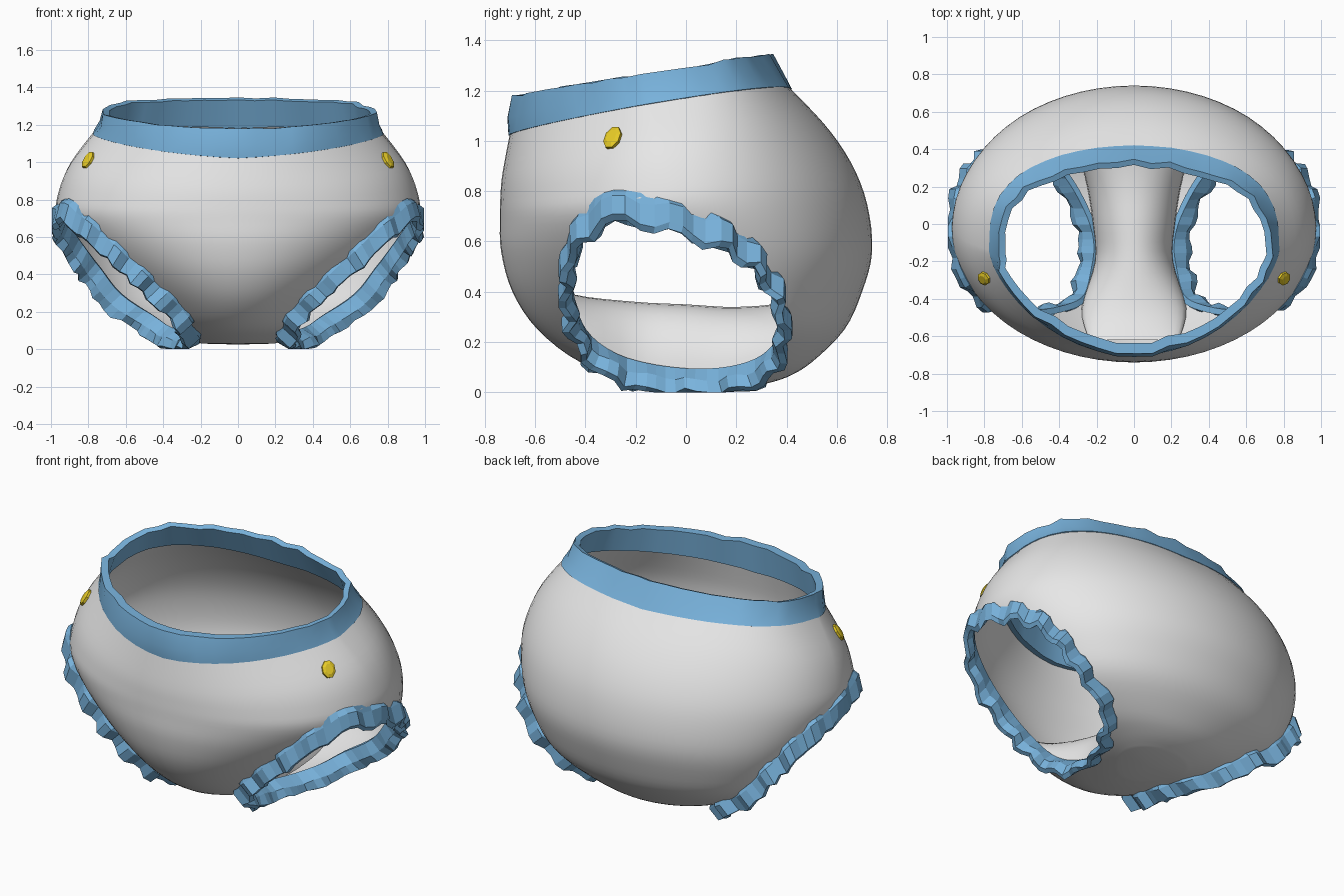
import bpy, bmesh, math, random
from mathutils import Vector
from mathutils.bvhtree import BVHTree

if "Cube" in bpy.data.objects:
    bpy.data.objects.remove(bpy.data.objects["Cube"])

random.seed(4)


def material(name, rgb):
    m = bpy.data.materials.new(name)
    m.diffuse_color = (*rgb, 1)
    m.use_nodes = True
    m.node_tree.nodes["Principled BSDF"].inputs["Base Color"].default_value = m.diffuse_color
    return m


WHITE = material("soft white", (0.80, 0.80, 0.80))
BLUE = material("sky blue", (0.19, 0.45, 0.72))
YELLOW = material("yellow", (0.80, 0.60, 0.02))


def make(name, verts, faces, mat, angle=None):
    me = bpy.data.meshes.new(name)
    me.from_pydata([tuple(v) for v in verts], [], faces)
    bm = bmesh.new()
    bm.from_mesh(me)
    bmesh.ops.recalc_face_normals(bm, faces=bm.faces)
    bm.to_mesh(me)
    bm.free()
    ob = bpy.data.objects.new(name, me)
    bpy.context.collection.objects.link(ob)
    if mat:
        me.materials.append(mat)
    if angle:
        smooth(ob, angle)
    return ob


def select(ob):
    bpy.ops.object.select_all(action='DESELECT')
    ob.select_set(True)
    bpy.context.view_layer.objects.active = ob


def smooth(ob, angle):
    select(ob)
    bpy.ops.object.shade_smooth_by_angle(angle=math.radians(angle))


def spline(keys, steps, closed=False):
    """Catmull-Rom through rows of numbers."""
    out, n = [], len(keys)
    for i in range(n if closed else n - 1):
        ix = [(i + k) % n if closed else min(max(i + k, 0), n - 1) for k in (-1, 0, 1, 2)]
        a, b, c, d = (keys[j] for j in ix)
        for s in range(steps):
            t = s / steps
            out.append([0.5 * (2 * q + (r - p) * t + (2 * p - 5 * q + 4 * r - w) * t * t
                               + (3 * q - p - 3 * r + w) * t ** 3)
                        for p, q, r, w in zip(a, b, c, d)])
    if not closed:
        out.append(list(keys[-1]))
    return out


def grid_faces(rows, cols, wrap_rows=False, wrap_cols=True):
    return [(i * cols + j, i * cols + (j + 1) % cols,
             (i + 1) % rows * cols + (j + 1) % cols, (i + 1) % rows * cols + j)
            for i in range(rows if wrap_rows else rows - 1)
            for j in range(cols if wrap_cols else cols - 1)]


def ring(z0, yf, yb, wf, wb, tilt, shape=0, lift=0, n=64):
    """Tilted oval; shape 1 gives the waist outline: pointed front, squared back."""
    pts = []
    for k in range(n):
        a = 2 * math.pi * k / n
        c, s = math.cos(a), math.sin(a)
        t = (s + 1) / 2
        t = t * t * (3 - 2 * t)
        e = 1 + shape * (-.33 if s > 0 else .4)
        sy = math.copysign(abs(s) ** e, s)
        y = (yf + yb) / 2 + sy * (yb - yf) / 2
        pts.append(Vector(((wf + (wb - wf) * t) * c, y, z0 + tilt * y + lift * abs(c))))
    return pts


# Body: lofted ovals from the crotch to the waist
# columns: z at y=0, front y, back y, front width, back width, tilt, shape, side lift
body_keys = [(.03, -.05, .30, .15, .22, 0, 0, 0), (.06, -.22, .40, .23, .36, 0, 0, 0),
             (.12, -.42, .50, .35, .57, 0, 0, 0), (.25, -.59, .63, .48, .82, 0, 0, 0),
             (.40, -.69, .70, .66, .92, 0, 0, 0), (.56, -.735, .74, .85, .96, 0, 0, 0),
             (.72, -.74, .72, .97, .97, .04, 0, 0), (.85, -.738, .655, .958, .958, .10, .1, 0),
             (.985, -.73, .545, .895, .895, .16, .4, .02),
             (1.145, -.70, .41, .765, .765, .164, 1, .035)]
rings = [ring(*k) for k in spline(body_keys, 4)]
verts = [p for r in rings for p in r]
faces = grid_faces(len(rings), 64)
verts.append(Vector((0, .12, .025)))
faces += [(len(verts) - 1, (j + 1) % 64, j) for j in range(64)]
bvh = BVHTree.FromPolygons(verts, faces)
body = make("body", verts, faces, WHITE)
mod = body.modifiers.new("thickness", 'SOLIDIFY')
mod.thickness, mod.offset = 0.015, -1
select(body)
bpy.ops.object.modifier_apply(modifier=mod.name)

# Leg opening curve, snapped onto the body
D = Vector((1, 0, -.95)).normalized()
leg_keys = [(.90, -.28, .765), (.94, -.02, .735), (.92, .20, .61), (.83, .33, .45),
            (.70, .38, .29), (.50, .36, .14), (.36, .22, .07), (.25, 0, .055),
            (.23, -.20, .09), (.28, -.39, .19), (.40, -.46, .35), (.55, -.475, .52),
            (.74, -.43, .68)]
leg = []
for p in spline(leg_keys, 5, True):
    p = Vector(p)
    hit = bvh.ray_cast(p - D * .2, D, .5)[0]
    leg.append(hit if hit and (hit - p).length < .1 else p)
N = len(leg)
center = sum(leg, Vector()) / N


def flip(pts, side):
    return [Vector((p.x * side, p.y, p.z)) for p in pts]


for side, label in ((1, "right"), (-1, "left")):
    # cut the leg opening
    cv = [p - D * .15 for p in leg] + [p + D * .6 for p in leg] + [center - D * .15, center + D * .6]
    cf = grid_faces(2, N)
    cf += [(2 * N, (j + 1) % N, j) for j in range(N)]
    cf += [(2 * N + 1, N + j, N + (j + 1) % N) for j in range(N)]
    cutter = make("leg_cutter", flip(cv, side), cf, None)
    cutter.hide_render = True
    mod = body.modifiers.new("leg_hole", 'BOOLEAN')
    mod.operation, mod.object, mod.solver = 'DIFFERENCE', cutter, 'EXACT'
    select(body)
    bpy.ops.object.modifier_apply(modifier=mod.name)
    bpy.data.objects.remove(cutter)

    # pleated leg ruffle, hanging down at the hip and outward at the crotch
    rv = []
    for i, p in enumerate(leg):
        tan = (leg[(i + 1) % N] - leg[i - 1]).normalized()
        r = tan.cross(D).normalized()
        if r.dot(p - center) < 0:
            r = -r
        h = min(max((p.z - .35) / .35, 0), 1)
        E = (D * (1 - h) + Vector((.3, 0, -1)) * h).normalized()
        w = (.016 if i % 4 < 2 else -.014) + random.uniform(-.008, .008)
        L = .085 + random.uniform(-.012, .012)
        for a, b in ((.012, -.04), (.024 + w, 0), (.022 + w, L),
                     (-.008 + w, L + .005), (-.03 + w * .6, .04), (-.02, -.035)):
            q = p + r * a + E * b
            q.x, q.z = min(q.x, .995), max(q.z, 0)
            rv.append(q)
    make(label + "_leg_ruffle", flip(rv, side), grid_faces(N, 6, True), BLUE)

    # small fastener on the hip
    loc, nor, _, _ = bvh.find_nearest(Vector((.80, -.29, 1.01)))
    if nor.x < 0:
        nor = -nor
    u = Vector((0, 0, 1)).cross(nor).normalized()
    v = nor.cross(u)
    fv = [loc + nor * h + u * .038 * s * math.cos(k * math.pi / 4 + .39)
          + v * .05 * s * math.sin(k * math.pi / 4 + .39)
          for h, s in ((-.01, 1), (.012, 1), (.02, .6)) for k in range(8)]
    make(label + "_fastener", flip(fv, side),
         grid_faces(3, 8) + [tuple(range(8)), tuple(range(16, 24))], YELLOW)

smooth(body, 40)

# Raised crotch padding: arched sections (y, half width, base z, top z)
pad_keys = [(-.62, .24, .42, .46), (-.45, .28, .25, .39), (-.2, .21, .09, .36),
            (0, .22, .07, .35), (.2, .25, .08, .34), (.4, .30, .17, .36), (.6, .32, .40, .43)]
pad = spline(pad_keys, 4)
pv = [Vector((w * math.cos(math.pi * k / 16), y, b + (t - b) * math.sin(math.pi * k / 16)))
      for y, w, b, t in pad for k in range(17)]
make("crotch_padding", pv, grid_faces(len(pad), 17, False, False), WHITE, 50)

# Gathered waistband: closed section swept around the waist
n = 48
low = ring(1.137, -.705, .42, .777, .777, .164, 1, .035, n)
mid = ring(1.20, -.705, .385, .75, .75, .155, 1, .025, n)
top = ring(1.283, -.685, .335, .735, .735, .155, 1, .008, n)
tin = ring(1.275, -.63, .305, .70, .70, .155, 1, .008, n)
lin = ring(1.12, -.65, .37, .735, .735, .164, 1, .035, n)
wv = []
for j in range(n):
    wob = random.uniform(-.014, .014)
    for r, k in ((low, .1), (mid, .7), (top, 1), (tin, 1), (lin, .2)):
        q = r[j].copy()
        out = Vector((q.x, q.y + .15, 0)).normalized()
        q += out * wob * k
        if r is top or r is tin:
            q.z += wob * .3 + (.008 if q.y > .12 else 0)
        wv.append(q)
make("waistband", wv, grid_faces(n, 5, True), BLUE, 35)
